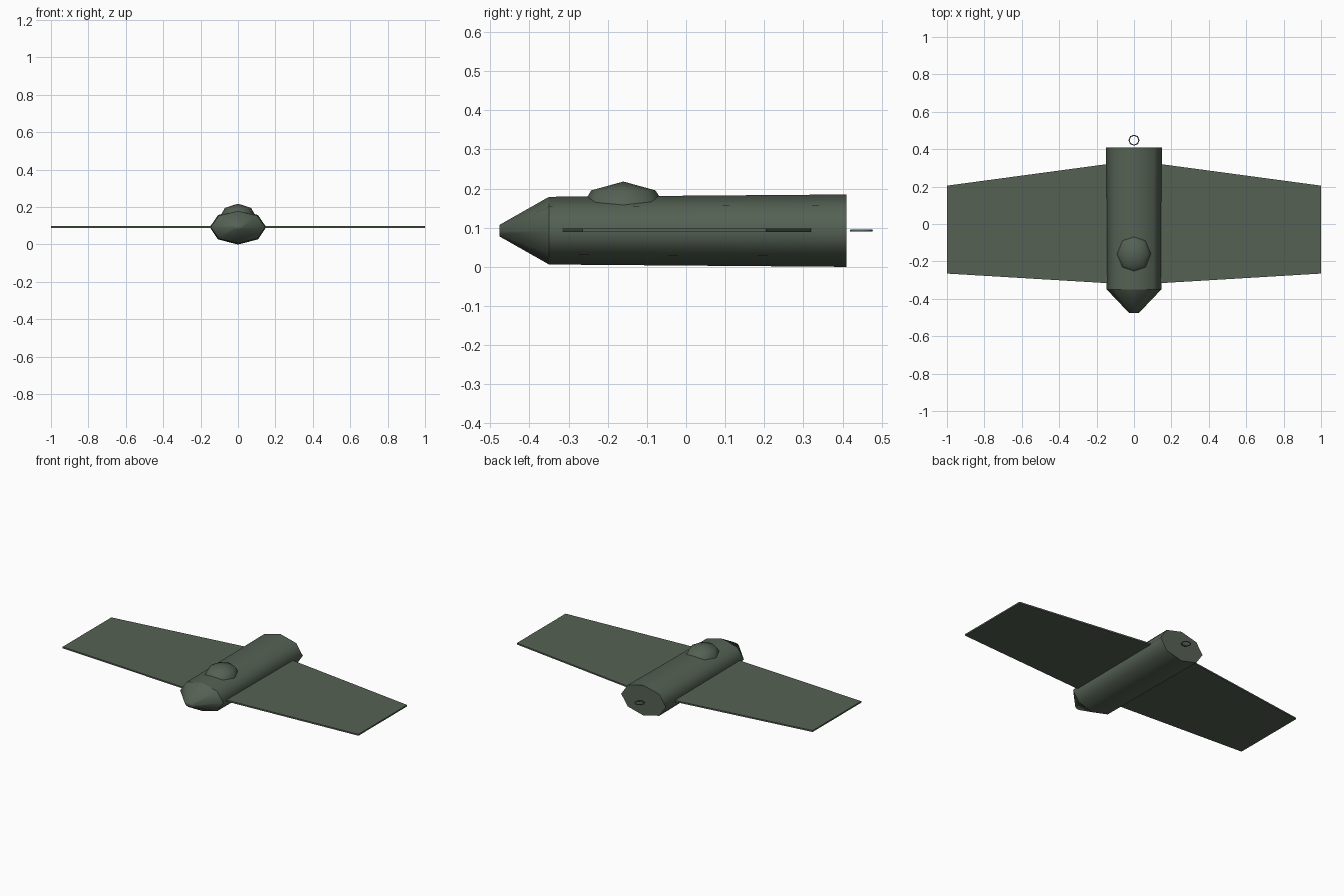
import bpy, bmesh, math

if "Cube" in bpy.data.objects:
    bpy.data.objects.remove(bpy.data.objects["Cube"])

ZC = 0.0925
green = bpy.data.materials.new("olive_green")
green.diffuse_color = (0.09, 0.12, 0.088, 1)
green.use_nodes = True
green.node_tree.nodes["Principled BSDF"].inputs["Base Color"].default_value = green.diffuse_color


def finish(obj, name, angle=None):
    obj.name = name
    obj.data.materials.append(green)
    if angle:
        bpy.ops.object.select_all(action='DESELECT')
        obj.select_set(True)
        bpy.context.view_layer.objects.active = obj
        bpy.ops.object.shade_smooth_by_angle(angle=math.radians(angle))
    return obj


def mesh_object(name, bm, angle=None):
    bmesh.ops.recalc_face_normals(bm, faces=bm.faces)
    mesh = bpy.data.meshes.new(name)
    bm.to_mesh(mesh)
    bm.free()
    obj = bpy.data.objects.new(name, mesh)
    bpy.context.collection.objects.link(obj)
    return finish(obj, name, angle)


def tube(name, stations, sides=8):
    """Closed loft of flattened rings: (y, half width, half height)."""
    bm = bmesh.new()
    rings = []
    for y, rx, rz in stations:
        rings.append([bm.verts.new((rx * math.cos(a), y, ZC + rz * math.sin(a)))
                      for a in (math.tau * i / sides for i in range(sides))])
    for r0, r1 in zip(rings, rings[1:]):
        for i in range(sides):
            j = (i + 1) % sides
            bm.faces.new((r0[i], r0[j], r1[j], r1[i]))
    bm.faces.new(rings[0])
    bm.faces.new(rings[-1])
    return mesh_object(name, bm, 70)


# Fuselage and blunt nose cone
tube("fuselage", [(-0.35, 0.146, 0.0865), (0.41, 0.151, 0.0925)])
tube("nose_cone", [(-0.477, 0.025, 0.0145), (-0.35, 0.146, 0.0865)])

# Thin tapered wings on both sides
for side, name in ((-1, "left_wing"), (1, "right_wing")):
    bm = bmesh.new()
    outline = [(0.13, -0.317), (1.0, -0.265), (1.0, 0.205), (0.13, 0.322)]
    low = bm.faces.new([bm.verts.new((side * x, y, 0.0885)) for x, y in outline])
    ext = bmesh.ops.extrude_face_region(bm, geom=[low], use_keep_orig=True)
    for v in ext["geom"]:
        if isinstance(v, bmesh.types.BMVert):
            v.co.z += 0.009
    mesh_object(name, bm)

# Canopy: faceted ellipsoid half sunk into the fuselage
bpy.ops.mesh.primitive_uv_sphere_add(segments=8, ring_count=4, radius=1,
                                     location=(0, -0.16, 0.141))
canopy = bpy.context.object
canopy.scale = (0.1, 0.116, 0.077)
finish(canopy, "canopy", 70)

# Small ring behind the tail
bpy.ops.mesh.primitive_torus_add(major_segments=8, minor_segments=6,
                                 major_radius=0.0265, minor_radius=0.003,
                                 location=(0, 0.448, ZC))
finish(bpy.context.object, "tail_ring", 70)
